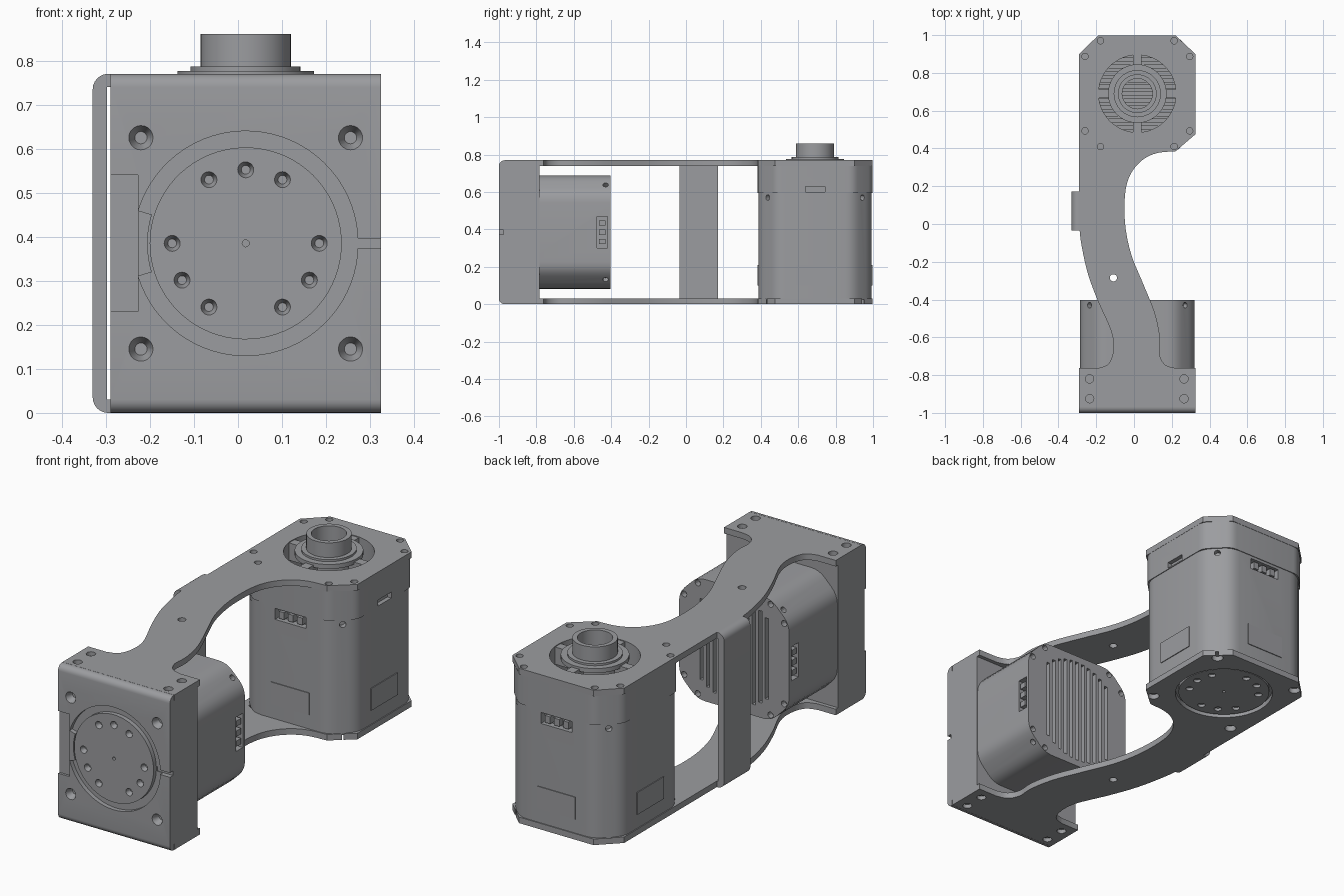
import bpy, bmesh, math
from mathutils import Matrix, Vector

if "Cube" in bpy.data.objects:
    bpy.data.objects.remove(bpy.data.objects["Cube"])

grey = bpy.data.materials.new("mid grey")
grey.diffuse_color = (0.33, 0.335, 0.35, 1)
grey.use_nodes = True
grey.node_tree.nodes["Principled BSDF"].inputs["Base Color"].default_value = grey.diffuse_color

CX = 0.0175
# Frames of the two motors: local z is the shaft axis, output disc at local z = 0
UPRIGHT = Matrix.Translation((CX, 0.69, 0))
LYING = Matrix(((0, 1, 0, CX), (0, 0, 1, -1), (1, 0, 0, 0.385), (0, 0, 0, 1)))
WORLD = Matrix.Identity(4)


def finish(name, bm, frame):
    bmesh.ops.recalc_face_normals(bm, faces=bm.faces)
    bm.transform(frame)
    me = bpy.data.meshes.new(name)
    bm.to_mesh(me)
    bm.free()
    me.materials.append(grey)
    ob = bpy.data.objects.new(name, me)
    bpy.context.collection.objects.link(ob)
    return ob


def prism(name, pts, z0, z1, frame=WORLD):
    bm = bmesh.new()
    face = bm.faces.new([bm.verts.new((x, y, z0)) for x, y in pts])
    ext = bmesh.ops.extrude_face_region(bm, geom=[face])
    bmesh.ops.translate(bm, vec=(0, 0, z1 - z0),
                        verts=[v for v in ext["geom"] if isinstance(v, bmesh.types.BMVert)])
    return finish(name, bm, frame)


def box(name, lo, hi, frame=WORLD):
    return prism(name, [(lo[0], lo[1]), (hi[0], lo[1]), (hi[0], hi[1]), (lo[0], hi[1])],
                 lo[2], hi[2], frame)


def cylinders(name, spots, r, z0, z1, frame=WORLD, r0=None, n=20):
    """Several equal cylinders (or cones, radius r0 at z0) in one mesh."""
    bm = bmesh.new()
    for x, y in spots:
        bmesh.ops.create_cone(bm, cap_ends=True, segments=n, radius1=r0 or r, radius2=r,
                              depth=z1 - z0, matrix=Matrix.Translation((x, y, (z0 + z1) / 2)))
    return finish(name, bm, frame)


def lathe(name, profile, frame, n=40):
    bm = bmesh.new()
    rings = [[bm.verts.new((r * math.cos(k * math.tau / n), r * math.sin(k * math.tau / n), z))
              for k in range(n)] for r, z in profile]
    for a, b in zip(rings, rings[1:] + rings[:1]):
        for k in range(n):
            j = (k + 1) % n
            bm.faces.new((a[k], a[j], b[j], b[k]))
    return finish(name, bm, frame)


def cut(ob, *cutters):
    for c in cutters:
        mod = ob.modifiers.new("cut", 'BOOLEAN')
        mod.operation, mod.solver, mod.object = 'DIFFERENCE', 'EXACT', c
        dg = bpy.context.evaluated_depsgraph_get()
        me = bpy.data.meshes.new_from_object(ob.evaluated_get(dg))
        ob.modifiers.clear()
        ob.data = me
        bpy.data.objects.remove(c)


def rounded(pts, r, n=4):
    out = []
    for i, p in enumerate(pts):
        p, a, b = Vector(p), Vector(pts[i - 1]), Vector(pts[(i + 1) % len(pts)])
        s, e = p + (a - p).normalized() * r, p + (b - p).normalized() * r
        out += [((1 - t) ** 2 * s + 2 * t * (1 - t) * p + t * t * e)[:]
                for t in (k / n for k in range(n + 1))]
    return out


def spline(pts, n=5):
    """Smooth curve through all points."""
    q = [Vector(p) for p in [pts[0]] + pts + [pts[-1]]]
    out = []
    for a, b, c, d in zip(q, q[1:], q[2:], q[3:]):
        for k in range(n):
            t = k / n
            out.append((0.5 * (2 * b + (c - a) * t + (2 * a - 5 * b + 4 * c - d) * t * t
                               + (3 * b - a - 3 * c + d) * t ** 3))[:])
    return out + [pts[-1]]


def octagon(h, c):
    k = h - c
    return [(h, -k), (h, k), (k, h), (-k, h), (-h, k), (-h, -k), (-k, -h), (k, -h)]


def sector(r0, r1, a0, a1, n):
    ang = [math.radians(a0 + (a1 - a0) * k / n) for k in range(n + 1)]
    return ([(r1 * math.cos(a), r1 * math.sin(a)) for a in ang]
            + [(r0 * math.cos(a), r0 * math.sin(a)) for a in reversed(ang)])


# Bolt circle of the output discs (local x, y) and four corner bolts
disc_bolts = [(0.167 * math.sin(math.radians(a)), 0.167 * math.cos(math.radians(a)))
              for a in (0, 60, 90, 120, 180, 210, 240, 300, 330)]
corner_bolts = [(sx * 0.24, sy * 0.238) for sx in (-1, 1) for sy in (-1, 1)]


# Motors: rounded octagonal can, finned back, sockets and latches
def motor(name, frame, z0):
    top = 0.597
    body = prism(name + "_body", rounded(octagon(0.303, 0.1), 0.045), z0, top, frame)
    for k in range(-5, 6):
        y = k * 0.036
        w = math.sqrt(0.27 ** 2 - y * y)
        cut(body, box("groove", (-w, y - 0.009, top - 0.025), (w, y + 0.009, top + 0.1), frame))
    end_bolts = [(sx * a, sy * b) for a, b in ((0.2, 0.275), (0.275, 0.2))
                 for sx in (-1, 1) for sy in (-1, 1)]
    cut(body, cylinders("holes", end_bolts, 0.015, top - 0.03, top + 0.1, frame, n=12))
    for s in (-1, 1):  # sockets with pins
        cut(body, box("slot", (-0.085, s * 0.29 - 0.02, 0.525), (0.085, s * 0.29 + 0.02, 0.58), frame))
        for x in (-0.05, 0.0, 0.05):
            box(name + "_socket_pin", (x - 0.014, s * 0.285 - 0.016, 0.535),
                (x + 0.014, s * 0.285 + 0.016, 0.57), frame)
    for q in range(4):  # side latches and chamfer screws
        turn = frame @ Matrix.Rotation(q * math.pi / 2, 4, 'Z')
        box(name + "_latch", (0.30, -0.105, 0.1), (0.307, 0.105, 0.21), turn)
        side = frame @ Matrix.Rotation(q * math.pi / 2 + math.pi / 4, 4, 'Z') \
            @ Matrix.Translation((0, 0, 0.57)) @ Matrix.Rotation(math.pi / 2, 4, 'Y')
        cut(body, cylinders("screw", [(0, 0)], 0.015, 0.33, 0.4, side, n=12))


motor("rear_motor", UPRIGHT, 0.025)
motor("front_motor", LYING, 0.15)

# Rear motor output disc, seated in the lower arm
disc = cylinders("rear_output_disc", [(0, 0)], 0.217, 0.008, 0.03, UPRIGHT, n=64)
cut(disc, cylinders("holes", disc_bolts, 0.018, 0.0, 0.022, UPRIGHT),
    cylinders("centre", [(0, 0)], 0.008, 0.0, 0.022, UPRIGHT, n=12))

# Cap above the rear motor with round well and side window
cap = prism("rear_cap", rounded(octagon(0.3065, 0.1), 0.03), 0.594, 0.745, UPRIGHT)
cut(cap, cylinders("well", [(0, 0)], 0.205, 0.5, 0.9, UPRIGHT, n=48),
    box("window", (0.285, -0.052, 0.60), (0.35, 0.052, 0.63), UPRIGHT))

# Hollow hub with stepped collar and four tabs
lathe("hub", [(0.08, 0.59), (0.08, 0.86), (0.1025, 0.86), (0.1025, 0.787), (0.125, 0.787),
              (0.125, 0.777), (0.155, 0.777), (0.155, 0.755), (0.125, 0.755), (0.125, 0.59)], UPRIGHT)
for q in range(4):
    box("hub_tab", (0.12, -0.022, 0.68), (0.207, 0.022, 0.766),
        UPRIGHT @ Matrix.Rotation(q * math.pi / 2, 4, 'Z'))

# Curved arms: octagonal head, slim waist, wide foot
right_edge = spline([(0.22, 0.385), (0.12, 0.375), (0.04, 0.335), (-0.02, 0.26), (-0.047, 0.16),
                     (-0.047, 0.0), (-0.015, -0.16), (0.05, -0.32), (0.11, -0.47), (0.137, -0.6),
                     (0.135, -0.69), (0.165, -0.745), (0.22, -0.763)])
left_edge = spline([(-0.19, -0.763), (-0.135, -0.74), (-0.11, -0.67), (-0.12, -0.57), (-0.19, -0.41),
                    (-0.245, -0.26), (-0.28, -0.1), (-0.29, 0.0)])
outline = ([(-0.29, 0.9), (-0.19, 0.998), (0.22, 0.998), (0.325, 0.9), (0.325, 0.475)] + right_edge
           + [(0.325, -0.763), (0.325, -0.965), (-0.29, -0.965), (-0.29, -0.763)] + left_edge)
head_bolts = [(CX + sx * a, 0.69 + sy * b) for a, b in ((0.195, 0.28), (0.277, 0.197))
              for sx in (-1, 1) for sy in (-1, 1)]
foot_bolts = [(x, y) for x in (-0.235, 0.265) for y in (-0.82, -0.925)]
upper = prism("upper_arm", outline, 0.74, 0.77)
cut(upper, cylinders("well", [(0, 0)], 0.205, 0.7, 0.8, UPRIGHT, n=48),
    cylinders("bolts", head_bolts, 0.017, 0.7, 0.8), cylinders("hole", [(-0.109, -0.285)], 0.019, 0.7, 0.8))
lower = prism("lower_arm", outline, 0.0, 0.03)
cut(lower, cylinders("well", [(0, 0)], 0.232, -0.1, 0.1, UPRIGHT, n=64),
    cylinders("bolts", corner_bolts, 0.027, -0.1, 0.1, UPRIGHT),
    cylinders("hole", [(-0.109, -0.285)], 0.019, -0.1, 0.1))
cut(upper, cylinders("bolts", foot_bolts, 0.022, 0.75, 0.8))
cut(lower, cylinders("bolts", foot_bolts, 0.022, -0.1, 0.02))

# Side strip joining the arms, with rounded outer corners
SIDE = Matrix(((1, 0, 0, 0), (0, 0, 1, 0), (0, 1, 0, 0), (0, 0, 0, 1)))
arc = [(-0.295 - 0.035 * math.sin(k * math.pi / 12), 0.035 - 0.035 * math.cos(k * math.pi / 12))
       for k in range(7)]
strip = ([(-0.285, 0)] + arc + [(x, 0.77 - z) for x, z in reversed(arc)]
         + [(-0.285, 0.77), (-0.285, 0.74), (-0.297, 0.74), (-0.297, 0.03), (-0.285, 0.03)])
prism("side_strip", strip, -0.035, 0.172, SIDE)

# Front block with rounded front edges, ring recess, side relief and bolts
END = Matrix(((0, 0, 1, 0), (1, 0, 0, 0), (0, 1, 0, 0), (0, 0, 0, 1)))
arc = [(-0.97 - 0.03 * math.sin(k * math.pi / 12), 0.03 - 0.03 * math.cos(k * math.pi / 12))
       for k in range(7)]
profile = ([(-0.966, 0)] + arc + [(y, 0.77 - z) for y, z in reversed(arc)]
           + [(-0.966, 0.77), (-0.966, 0.742), (-0.782, 0.742), (-0.782, 0.028), (-0.966, 0.028)])
block = prism("front_block", profile, -0.29, 0.325, END)
FACE = LYING @ Matrix.Rotation(math.pi / 2, 4, 'Z')  # angle 0 points to -x on the front face
cut(block,
    prism("ring", sector(0.218, 0.255, -163, 163, 64), -0.1, 0.022, FACE),
    prism("gap", sector(0.218, 0.223, 162, 198, 8), -0.1, 0.022, FACE),
    box("relief", (-0.155, -0.4, -0.1), (0.155, -0.245, 0.012), LYING),
    box("slot", (-0.011, 0.2225, -0.1), (0.011, 0.4, 0.025), LYING),
    cylinders("corner", corner_bolts, 0.014, -0.001, 0.035, LYING, r0=0.028),
    cylinders("bolts", disc_bolts, 0.010, -0.001, 0.025, LYING, r0=0.0185),
    cylinders("centre", [(0, 0)], 0.008, -0.01, 0.02, LYING, n=12))

bpy.ops.object.select_all(action='DESELECT')
for ob in bpy.context.scene.objects:
    ob.select_set(True)
    bpy.context.view_layer.objects.active = ob
bpy.ops.object.shade_smooth_by_angle(angle=math.radians(28))
